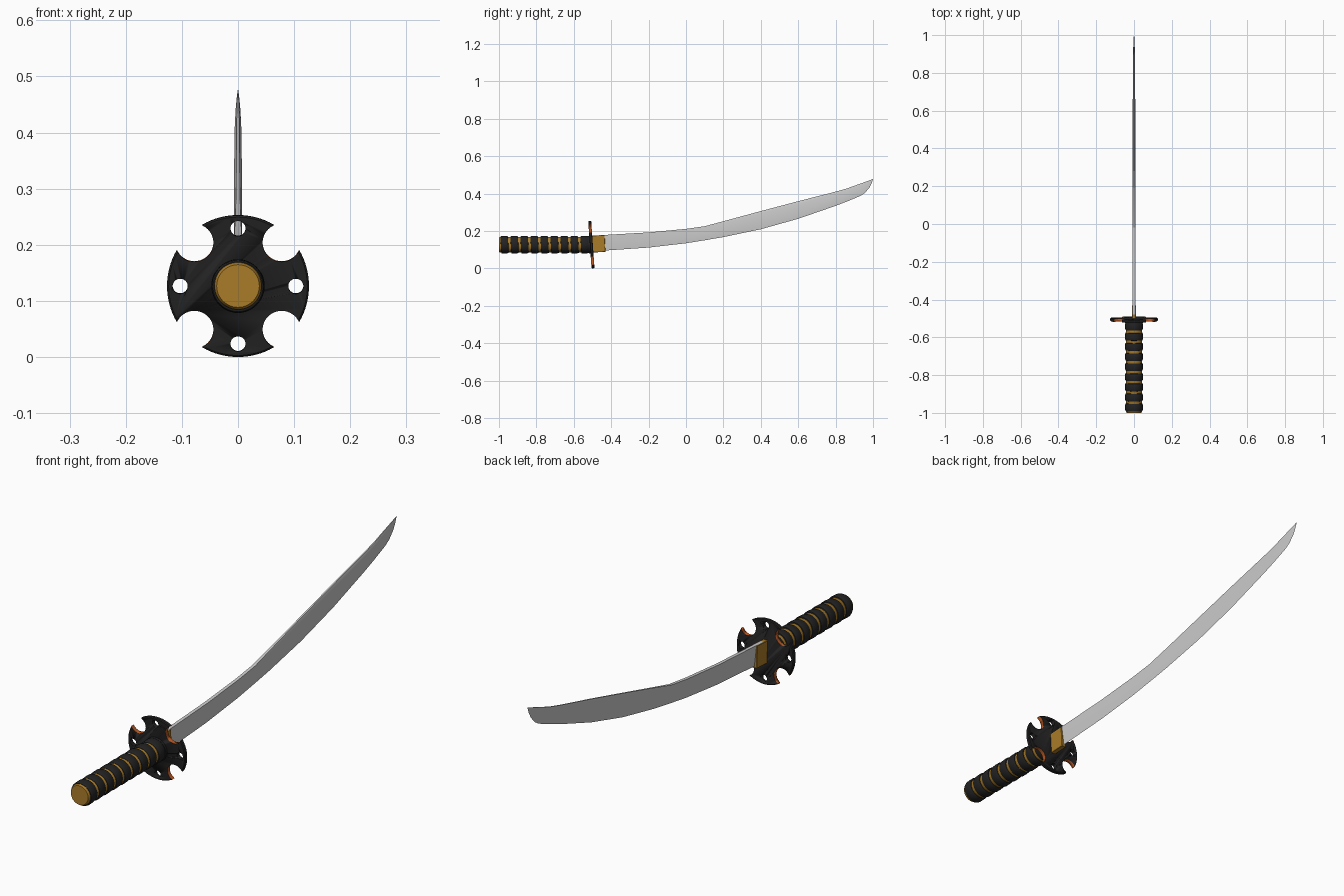
import bpy, bmesh, math
from mathutils import Vector

if "Cube" in bpy.data.objects:
    bpy.data.objects.remove(bpy.data.objects["Cube"])

ZC = 0.1265                 # height of the handle axis
TILT = math.radians(4)      # lean of the guard and wraps


def material(name, rgb):
    m = bpy.data.materials.new(name)
    m.diffuse_color = (*rgb, 1)
    m.use_nodes = True
    m.node_tree.nodes["Principled BSDF"].inputs["Base Color"].default_value = m.diffuse_color
    return m


black = material("black", (0.016, 0.016, 0.016))
gold = material("gold", (0.40, 0.20, 0.022))
orange = material("orange", (0.45, 0.09, 0.015))


def make(name, bm, mat=None, smooth=True):
    bmesh.ops.recalc_face_normals(bm, faces=bm.faces)
    me = bpy.data.meshes.new(name)
    bm.to_mesh(me)
    bm.free()
    ob = bpy.data.objects.new(name, me)
    bpy.context.collection.objects.link(ob)
    if mat:
        me.materials.append(mat)
    bpy.ops.object.select_all(action='DESELECT')
    ob.select_set(True)
    bpy.context.view_layer.objects.active = ob
    if smooth:
        bpy.ops.object.shade_smooth_by_angle(angle=math.radians(35))
    return ob


def lathe(name, profile, y, mat, tilt=0.0, n=48):
    """Solid turned around the y axis; profile is (radius, y offset)."""
    bm = bmesh.new()
    rings = [[bm.verts.new((r * math.cos(2 * math.pi * i / n), dy,
                            r * math.sin(2 * math.pi * i / n))) for i in range(n)]
             for r, dy in profile]
    for a, b in zip(rings, rings[1:]):
        for i in range(n):
            j = (i + 1) % n
            bm.faces.new((a[i], a[j], b[j], b[i]))
    bm.faces.new(rings[0])
    bm.faces.new(rings[-1])
    ob = make(name, bm, mat)
    ob.location = (0, y, ZC)
    ob.rotation_euler = (tilt, 0, 0)
    return ob


# Handle core
lathe("handle_core", [(0.038, -1.0), (0.042, -0.994), (0.042, -0.505)], 0, gold)

# Handle wraps
pitch = 0.0535
for k in range(9):
    lathe(f"handle_wrap_{k + 1}",
          [(0.041, -0.0205), (0.0445, -0.0195), (0.0468, -0.014), (0.0472, 0),
           (0.0468, 0.014), (0.0445, 0.0195), (0.041, 0.0205)],
          -0.970 + k * pitch, black, TILT)
lathe("handle_collar", [(0.0475, -0.010), (0.0475, 0.008)], -0.513, black, TILT)

# Guard: rounded disc, four rim notches on the diagonals, four round holes
R, H = 0.1265, 0.008
guard = lathe("guard", [(R - 0.003, -H), (R, -H + 0.003), (R, H - 0.003), (R - 0.003, H)],
              0, black, n=96)
guard.location = (0, 0, 0)
guard.data.materials.append(orange)
notches = []
for k in range(8):
    a = k * math.pi / 4
    dist, rad = (0.110, 0.034) if k % 2 else (0.103, 0.0135)
    c = Vector((dist * math.cos(a), 0, dist * math.sin(a)))
    if k % 2:
        notches.append(c)
    cutter = lathe("guard_cutter", [(rad, -0.05), (rad, 0.05)], 0, black, n=40)
    cutter.location = c
    cutter.hide_render = True
    bpy.context.view_layer.objects.active = guard
    mod = guard.modifiers.new("cut", 'BOOLEAN')
    mod.operation = 'DIFFERENCE'
    mod.solver = 'EXACT'
    mod.object = cutter
    bpy.context.view_layer.update()
    bpy.ops.object.modifier_apply(modifier=mod.name)
    bpy.data.objects.remove(cutter)
# Orange notch walls
for f in guard.data.polygons:
    wall = abs(f.normal.y) < 0.2 and any(
        abs(Vector((f.center.x - c.x, 0, f.center.z - c.z)).length - 0.034) < 0.0015
        for c in notches)
    f.material_index = 1 if wall else 0
guard.location = (0, -0.506, ZC)
guard.rotation_euler = (TILT, 0, 0)

# Blade collar
bm = bmesh.new()
bmesh.ops.create_cube(bm, size=1)
bmesh.ops.scale(bm, vec=(0.020, 0.074, 0.090), verts=bm.verts)
bmesh.ops.bevel(bm, geom=bm.edges[:], offset=0.0015, segments=1, affect='EDGES')
collar = make("blade_collar", bm, gold, False)
collar.location = (0, -0.470, 0.131)
collar.rotation_euler = (math.radians(3), 0, 0)

# Blade stations: y, edge z, shoulder z, spine z, shoulder half width, spine half width
stations = [
    (-0.48, 0.092, 0.174, 0.176, 0.0070, 0.0068),
    (-0.20, 0.111, 0.190, 0.192, 0.0070, 0.0068),
    (0.00, 0.134, 0.209, 0.211, 0.0070, 0.0066),
    (0.10, 0.150, 0.222, 0.225, 0.0070, 0.0062),
    (0.20, 0.167, 0.242, 0.252, 0.0070, 0.0045),
    (0.40, 0.209, 0.292, 0.306, 0.0070, 0.0032),
    (0.60, 0.265, 0.343, 0.359, 0.0068, 0.0030),
    (0.80, 0.334, 0.398, 0.410, 0.0062, 0.0026),
    (0.86, 0.357, 0.417, 0.427, 0.0056, 0.0022),
    (0.93, 0.386, 0.441, 0.452, 0.0042, 0.0016),
    (0.955, 0.402, 0.451, 0.461, 0.0034, 0.0012),
    (0.98, 0.430, 0.463, 0.470, 0.0022, 0.0008),
    (0.993, 0.455, 0.471, 0.475, 0.0012, 0.0005),
    (1.00, 0.477, 0.4775, 0.478, 0.0002, 0.0001)]
bm = bmesh.new()
loops = [[bm.verts.new(p) for p in ((0, y, e), (s, y, h), (t, y, z), (-t, y, z), (-s, y, h))]
         for y, e, h, z, s, t in stations]
for a, b in zip(loops, loops[1:]):
    for i in range(5):
        j = (i + 1) % 5
        bm.faces.new((a[i], a[j], b[j], b[i]))
bm.faces.new(loops[0])
bm.faces.new(loops[-1])
make("blade", bm)
